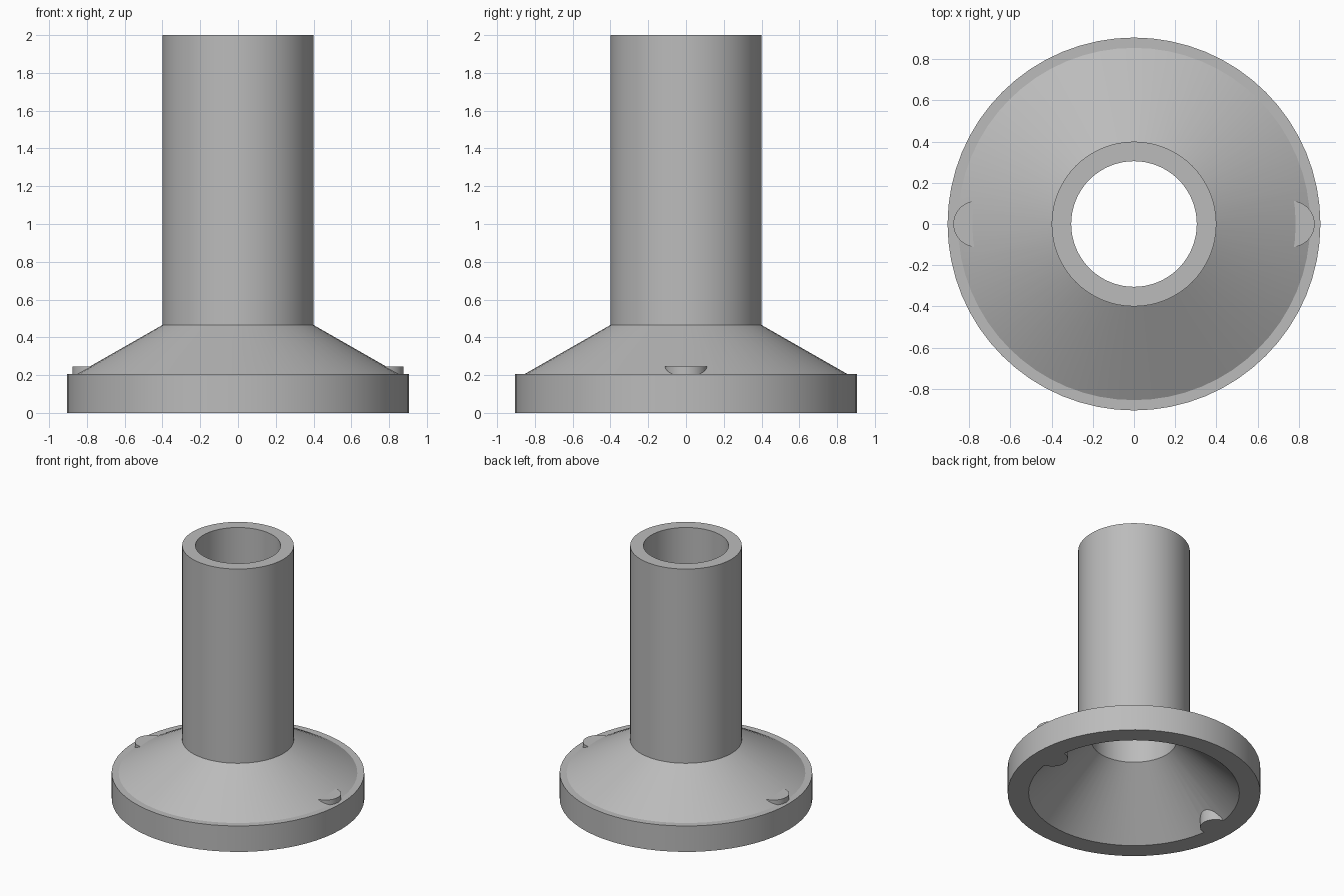
import bpy, bmesh, math

cube = bpy.data.objects.get("Cube")
if cube:
    bpy.data.objects.remove(cube, do_unlink=True)

SEGMENTS = 64

grey = bpy.data.materials.new("plain_grey")
grey.use_nodes = True
colour = (0.5, 0.5, 0.5, 1)
grey.diffuse_color = colour
grey.node_tree.nodes["Principled BSDF"].inputs["Base Color"].default_value = colour


def add_object(name, bm):
    bmesh.ops.recalc_face_normals(bm, faces=bm.faces[:])
    mesh = bpy.data.meshes.new(name)
    bm.to_mesh(mesh)
    bm.free()
    mesh.materials.append(grey)
    obj = bpy.data.objects.new(name, mesh)
    bpy.context.collection.objects.link(obj)
    return obj


def lathe(name, profile):
    """Revolve a closed (radius, height) outline around z."""
    bm = bmesh.new()
    rings = []
    for i in range(SEGMENTS):
        a = math.tau * i / SEGMENTS
        rings.append([bm.verts.new((r * math.cos(a), r * math.sin(a), z))
                      for r, z in profile])
    for i, ring in enumerate(rings):
        following = rings[(i + 1) % SEGMENTS]
        for j in range(len(profile)):
            k = (j + 1) % len(profile)
            bm.faces.new((ring[j], following[j], following[k], ring[k]))
    return add_object(name, bm)


# Hollow flange, conical shoulder and tube in one outline
flanged_tube = lathe("flanged_tube", [
    (0.755, 0), (0.905, 0), (0.905, 0.205), (0.855, 0.205),
    (0.4, 0.465), (0.4, 2), (0.305, 2), (0.305, 0.43)])

# Round bosses on both sides of the flange, merged into the body
bpy.context.view_layer.objects.active = flanged_tube
for side in (-1, 1):
    bm = bmesh.new()
    bmesh.ops.create_cone(bm, cap_ends=True, segments=40, radius1=0.112,
                          radius2=0.112, depth=0.245)
    bmesh.ops.translate(bm, verts=bm.verts[:], vec=(side * 0.765, 0, 0.1225))
    boss = add_object("boss", bm)
    union = flanged_tube.modifiers.new("boss_union", "BOOLEAN")
    union.operation = "UNION"
    union.solver = "EXACT"
    union.object = boss
    bpy.ops.object.modifier_apply(modifier=union.name)
    bpy.data.objects.remove(boss, do_unlink=True)

# Smooth round walls with crisp rims
flanged_tube.select_set(True)
bpy.ops.object.shade_smooth_by_angle(angle=math.radians(25))
